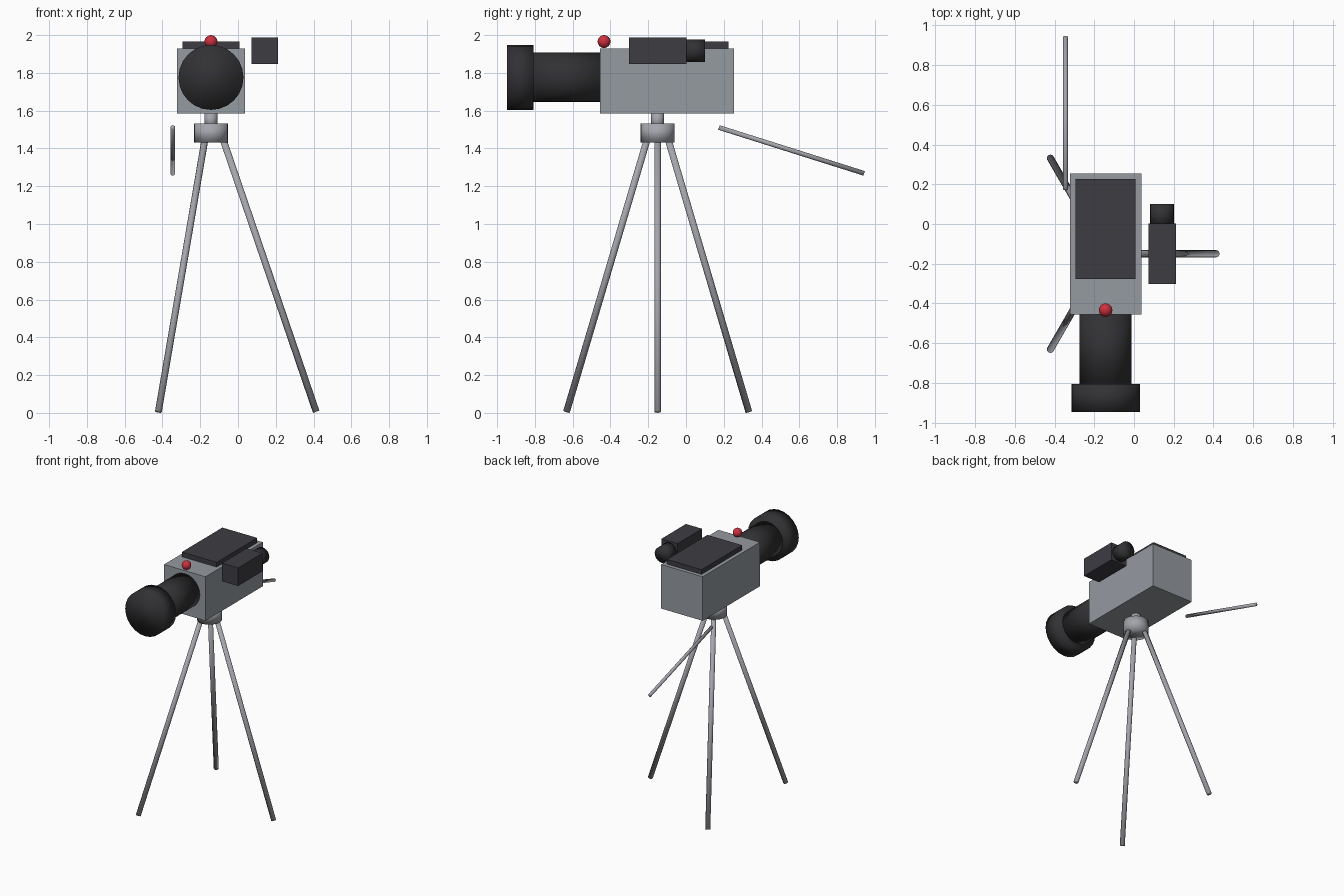
import bpy, math
from mathutils import Vector

if "Cube" in bpy.data.objects:
    bpy.data.objects.remove(bpy.data.objects["Cube"])


def material(name, rgb):
    m = bpy.data.materials.new(name)
    m.diffuse_color = (*rgb, 1)
    m.use_nodes = True
    m.node_tree.nodes["Principled BSDF"].inputs["Base Color"].default_value = m.diffuse_color
    return m


BODY = material("body grey", (0.30, 0.325, 0.355))
DARK = material("charcoal", (0.047, 0.045, 0.055))
BLACK = material("lens black", (0.031, 0.031, 0.034))
METAL = material("tripod metal", (0.37, 0.38, 0.41))
RED = material("signal red", (0.60, 0.03, 0.05))


def finish(name, mat, smooth=False):
    ob = bpy.context.object
    ob.name = name
    ob.data.materials.append(mat)
    if smooth:
        bpy.ops.object.shade_smooth()
    return ob


def box(name, mat, lo, hi):
    lo, hi = Vector(lo), Vector(hi)
    bpy.ops.mesh.primitive_cube_add(size=1, location=(lo + hi) / 2)
    bpy.context.object.scale = hi - lo
    bpy.ops.object.transform_apply(location=False, rotation=False, scale=True)
    return finish(name, mat)


def rod(name, mat, a, b, r, sides=24):
    a, b = Vector(a), Vector(b)
    d = b - a
    bpy.ops.mesh.primitive_cylinder_add(
        vertices=sides, radius=r, depth=d.length, location=(a + b) / 2,
        rotation=d.to_track_quat('Z', 'Y').to_euler())
    return finish(name, mat, True)


CX, CY, LZ = -0.143, -0.15, 1.776

# Camera body and top plate
box("camera_body", BODY, (CX - 0.18, -0.455, 1.585), (CX + 0.18, 0.255, 1.93))
box("top_plate", DARK, (CX - 0.151, -0.276, 1.92), (CX + 0.151, 0.226, 1.967))

# Lens barrel and hood
rod("lens_barrel", BLACK, (CX, -0.44, LZ), (CX, -0.82, LZ), 0.131)
rod("lens_hood", BLACK, (CX, -0.807, LZ), (CX, -0.947, LZ), 0.172)

# Viewfinder with eyepiece
box("viewfinder", DARK, (0.072, -0.302, 1.846), (0.212, 0.002, 1.988))
rod("eyepiece", BLACK, (0.141, -0.01, 1.917), (0.141, 0.101, 1.917), 0.06, 20)

# Tally light
bpy.ops.mesh.primitive_uv_sphere_add(segments=20, ring_count=12, radius=0.034,
                                     location=(CX, -0.434, 1.966))
finish("tally_light", RED, True)

# Tripod head and neck
rod("tripod_neck", METAL, (CX, CY, 1.50), (CX, CY, 1.60), 0.034)
rod("tripod_head", METAL, (CX, CY, 1.432), (CX, CY, 1.532), 0.09)

# Three splayed legs
for i in range(3):
    a = math.radians(120 * i)
    c, s = math.cos(a), math.sin(a)
    rod(f"tripod_leg_{i + 1}", METAL,
        (CX + 0.06 * c, CY + 0.06 * s, 1.46),
        (CX + 0.557 * c, CY + 0.557 * s, 0.006), 0.018, 12)

# Pan handle
rod("pan_handle", METAL, (-0.345, 0.174, 1.511), (-0.345, 0.943, 1.268), 0.0125, 12)
